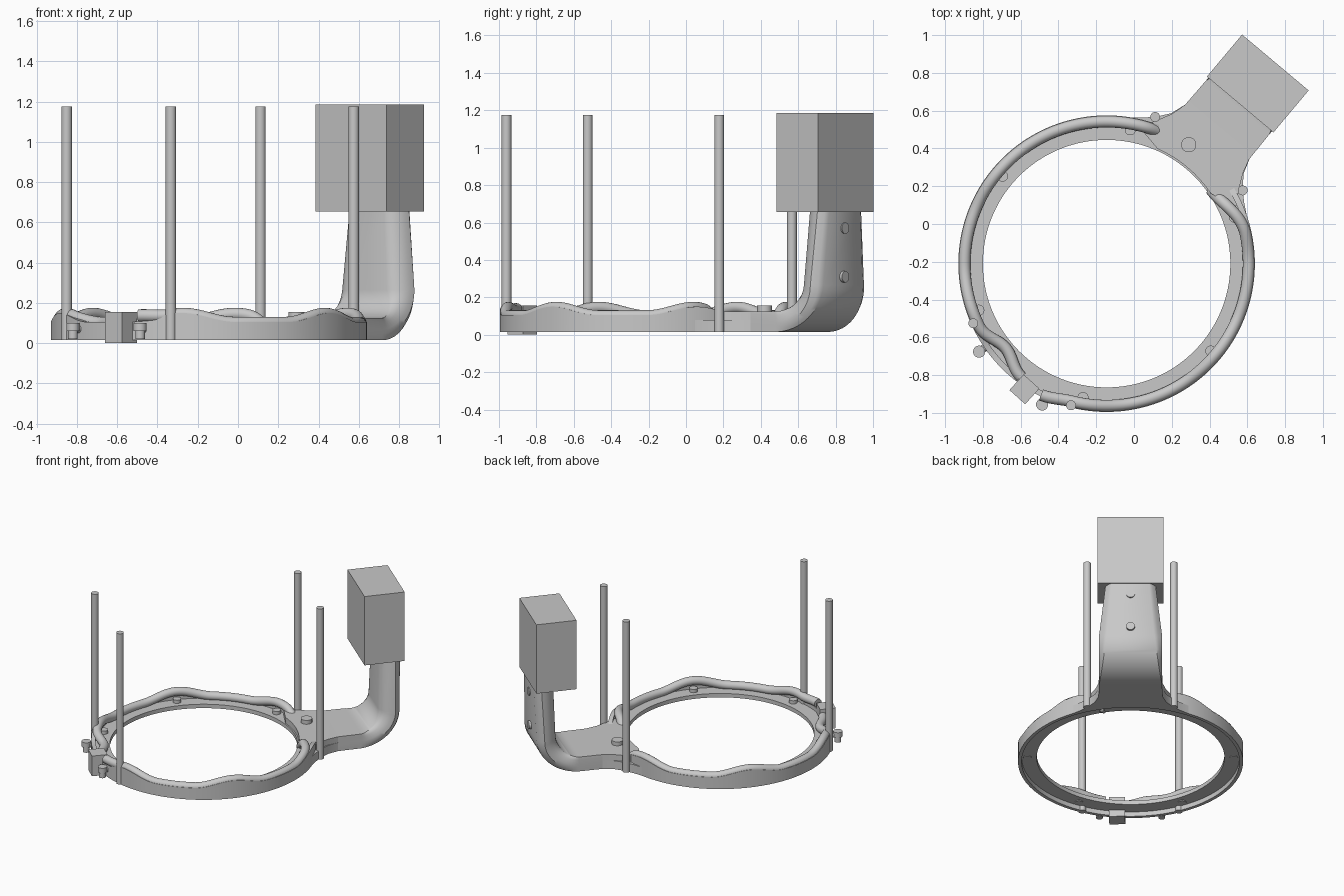
import bpy, bmesh
from math import sin, cos, pi, radians
from mathutils import Matrix, Vector

if "Cube" in bpy.data.objects:
    bpy.data.objects.remove(bpy.data.objects["Cube"])

GREY = (0.58, 0.58, 0.58, 1)
mat = bpy.data.materials.new("plain_grey")
mat.use_nodes = True
mat.diffuse_color = GREY
mat.node_tree.nodes["Principled BSDF"].inputs["Base Color"].default_value = GREY

# Everything is built round the ring centre with the arm along local +x
PLACE = Matrix.Translation((-0.145, -0.21, 0)) @ Matrix.Rotation(radians(50), 4, "Z")


def finish(name, bm, smooth=True):
    bmesh.ops.recalc_face_normals(bm, faces=bm.faces)
    me = bpy.data.meshes.new(name)
    bm.to_mesh(me)
    bm.free()
    ob = bpy.data.objects.new(name, me)
    bpy.context.collection.objects.link(ob)
    me.materials.append(mat)
    ob.matrix_world = PLACE
    if smooth:
        bpy.ops.object.select_all(action="DESELECT")
        ob.select_set(True)
        bpy.context.view_layer.objects.active = ob
        bpy.ops.object.shade_smooth_by_angle(angle=radians(35))
    return ob


def polar(r, deg, z):
    return Vector((r * cos(radians(deg)), r * sin(radians(deg)), z))


def cylinder(name, start, end, radius):
    start, end = Vector(start), Vector(end)
    axis = end - start
    m = Matrix.Translation((start + end) / 2) @ axis.to_track_quat("Z", "Y").to_matrix().to_4x4()
    bm = bmesh.new()
    bmesh.ops.create_cone(bm, cap_ends=True, segments=32, radius1=radius,
                          radius2=radius, depth=axis.length, matrix=m)
    return finish(name, bm)


def box(name, lo, hi, turn=0):
    lo, hi = Vector(lo), Vector(hi)
    bm = bmesh.new()
    m = Matrix.Translation((lo + hi) / 2) @ Matrix.Rotation(radians(turn), 4, "Z")
    bmesh.ops.create_cube(bm, size=1, matrix=m @ Matrix.Diagonal((*(hi - lo), 1)))
    return finish(name, bm, False)


def loft(name, sections, closed=False):
    """Skin a list of closed sections; cap the ends unless closed."""
    bm = bmesh.new()
    rows = [[bm.verts.new(p) for p in s] for s in sections]
    n = len(rows[0])
    pairs = list(zip(rows, rows[1:])) + ([(rows[-1], rows[0])] if closed else [])
    for a, b in pairs:
        for i in range(n):
            j = (i + 1) % n
            bm.faces.new((a[i], a[j], b[j], b[i]))
    if not closed:
        bm.faces.new(rows[0])
        bm.faces.new(rows[-1])
    return finish(name, bm)


def plate(name, outline, z0, z1):
    return loft(name, [[(x, y, z) for x, y in outline] for z in (z0, z1)])


def hump(deg, centre, width):
    d = abs((deg - centre + 180) % 360 - 180)
    return cos(d / width * pi / 2) ** 2 if d < width else 0


def rail_height(deg):
    return 0.1 + 0.045 * max(hump(deg, c, 20) for c in (30, 90, 150, -30, -90, -150))


# Ring: raised inner flange inside an outer wall that rises over each bolt
ring = []
for k in range(240):
    a = k * 1.5
    h = rail_height(a) + 0.005
    ring.append([polar(r, a, z) for r, z in (
        (0.655, 0.05), (0.76, 0.05), (0.76, 0.015), (0.785, 0.015),
        (0.785, h), (0.755, h), (0.755, 0.08), (0.655, 0.08))])
loft("ring_frame", ring, closed=True)


# Two hoses resting on the wall, diving under the arm plate at one end
def hose(name, angles, radius_at, lift_at):
    path = [polar(radius_at(a), a, rail_height(a) + lift_at(a)) for a in angles]
    rings = []
    for i, p in enumerate(path):
        t = (path[min(i + 1, len(path) - 1)] - path[max(i - 1, 0)]).normalized()
        side = t.cross(Vector((0, 0, 1))).normalized()
        up = side.cross(t)
        rings.append([p + 0.031 * (cos(q * pi / 8) * side + sin(q * pi / 8) * up)
                      for q in range(16)])
    loft(name, rings)


hose("left_hose", [15 + 1.5 * i for i in range(113)],
     lambda a: 0.752 - 0.055 * hump(a, 170, 14),
     lambda a: -0.05 * hump(a, 13, 12))
hose("right_hose", [-15 - 1.5 * i for i in range(102)],
     lambda a: 0.752 - 0.075 * hump(a, -14, 24) + 0.025 * hump(a, -168, 14),
     lambda a: 0.035 * hump(a, -168, 14) - 0.05 * hump(a, -13, 12))

# Bolts through the flange
for i, a in enumerate((30, 90, 150, -150, -90, -30)):
    cylinder(f"flange_bolt_{i + 1}", polar(0.72, a, 0.045), polar(0.72, a, 0.105), 0.029)

# Gusset and top plate joining ring to arm
half = [(0.583, 0.525), (0.66, 0.42), (0.72, 0.345), (0.77, 0.295), (0.83, 0.25), (0.92, 0.22)]
inner = [polar(0.76, a, 0).to_2d() for a in range(-40, 41, 4)]
plate("arm_gusset", [(x, -y) for x, y in half] + half[::-1] + inner[::-1], 0.015, 0.08)
top = [(0.665, 0.335), (0.75, 0.285), (0.83, 0.245), (0.92, 0.22)]
inner = [polar(0.665, a, 0).to_2d() for a in range(-16, 17, 4)]
plate("arm_top_plate", [(x, -y) for x, y in top] + top[::-1] + inner[::-1], 0.06, 0.125)


# Curved arm: softened outer edges, rounder inside, narrowing upwards
def arm_section(outer, inner, w, f):
    o, i = Vector(outer), Vector(inner)
    side = [(0, 1 - 0.26 * f), (0.1, 1 - 0.13 * f), (0.3, 1), (0.5, 1 - 0.03 * f),
            (0.8, 1 - 0.15 * f), (0.95, 1 - 0.3 * f), (1, 1 - 0.43 * f)]
    pts = [(o.lerp(i, t), w * s) for t, s in side]
    pts += [(p, -v) for p, v in reversed(pts)]
    return [(p.x, v, p.y) for p, v in pts]


stations = [arm_section((0.76, 0.015), (0.76, 0.125), 0.225, 0)]
for k in range(17):
    q = k / 16 * pi / 2
    stations.append(arm_section((1.08 + 0.29 * sin(q), 0.265 - 0.25 * cos(q)),
                                (1.08 + 0.145 * sin(q), 0.265 - 0.14 * cos(q)), 0.22, k / 16))
stations.append(arm_section((1.383, 0.66), (1.235, 0.66), 0.175, 1))
loft("curved_arm", stations)
box("head_block", (1.10, -0.23, 0.655), (1.39, 0.23, 1.185))

# Arm fasteners
for name, z in (("lower", 0.31), ("upper", 0.57)):
    cylinder(f"{name}_arm_screw", (1.33, 0.0, z), (1.388, 0.0, z), 0.03)
cylinder("plate_screw", (0.762, 0.072, 0.1), (0.762, 0.072, 0.155), 0.04)

# Upright rods and the small side fittings near the clamp
for side, s in (("left", 1), ("right", -1)):
    for end, r, a in (("back", 0.818, 21.7), ("front", 0.773, 154.1)):
        cylinder(f"{side}_{end}_rod", polar(r, s * a, 0.015), polar(r, s * a, 1.175), 0.026)
    a = s * 164.6
    cylinder(f"{side}_fitting_stem", polar(0.82, a, 0.02), polar(0.82, a, 0.065), 0.024)
    cylinder(f"{side}_fitting_head", polar(0.82, a, 0.06), polar(0.82, a, 0.1), 0.032)
    cylinder(f"{side}_fitting_arm", polar(0.76, a, 0.07), polar(0.82, a, 0.07), 0.02)

# Clamp block gripping both hose ends
c = polar(0.795, 186.8, 0)
box("clamp_block", (c.x - 0.056, c.y - 0.056, 0), (c.x + 0.056, c.y + 0.056, 0.155), -2)
